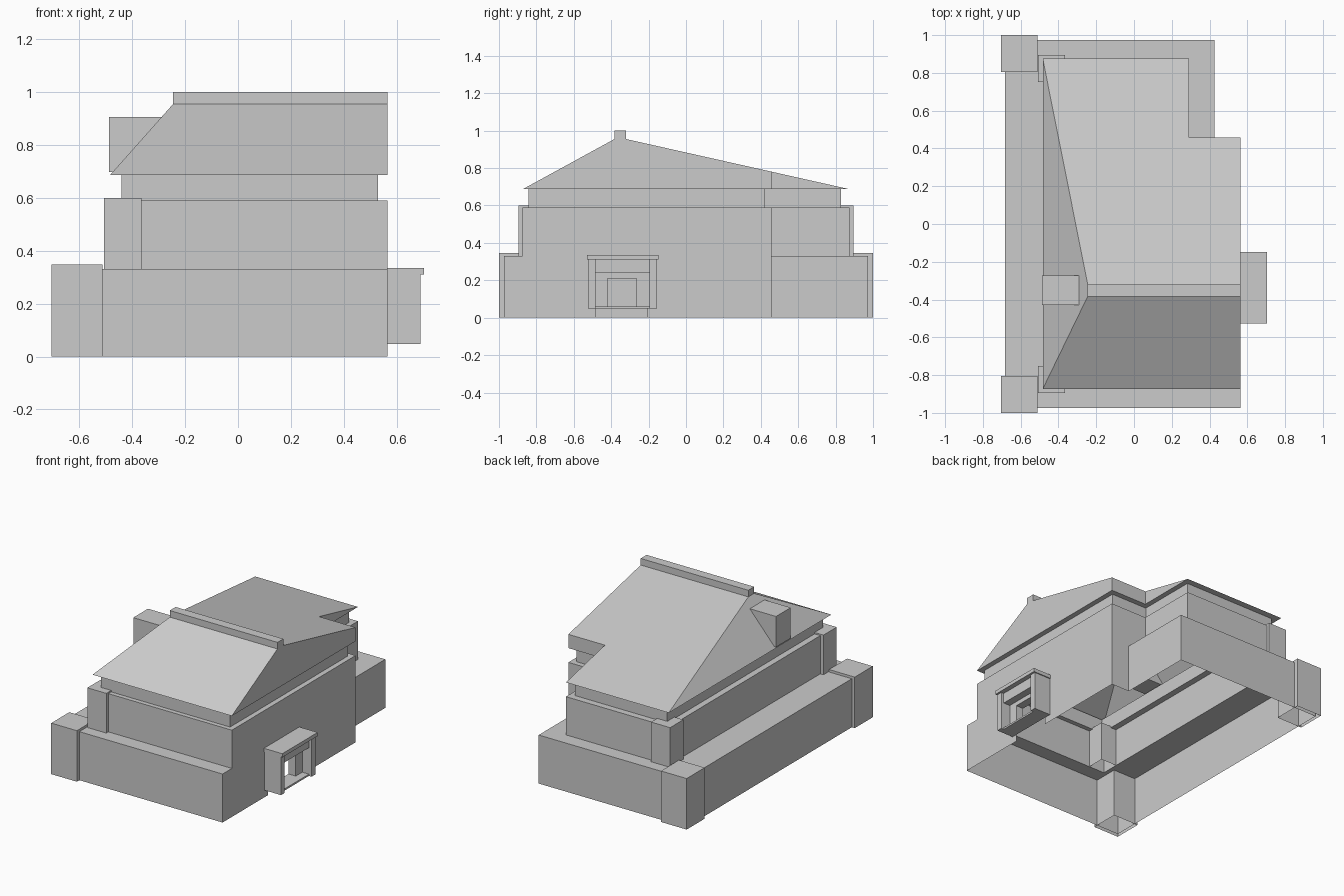
import bpy, bmesh
from mathutils import Vector

if "Cube" in bpy.data.objects:
    bpy.data.objects.remove(bpy.data.objects["Cube"])

stone = bpy.data.materials.new("light_grey")
stone.diffuse_color = (0.6, 0.6, 0.6, 1)
stone.use_nodes = True
stone.node_tree.nodes["Principled BSDF"].inputs["Base Color"].default_value = stone.diffuse_color


def finish(name, bm):
    bmesh.ops.remove_doubles(bm, verts=bm.verts, dist=1e-5)
    mesh = bpy.data.meshes.new(name)
    bm.to_mesh(mesh)
    bm.free()
    mesh.materials.append(stone)
    obj = bpy.data.objects.new(name, mesh)
    bpy.context.collection.objects.link(obj)
    return obj


def box(name, x, y, z, open_bottom=False):
    bm = bmesh.new()
    bmesh.ops.create_cube(bm, size=1)
    for v in bm.verts:
        v.co = [a + (c + 0.5) * (b - a) for c, (a, b) in zip(v.co, (x, y, z))]
    if open_bottom:
        low = [f for f in bm.faces if f.normal.z < -0.9]
        bmesh.ops.delete(bm, geom=low, context='FACES')
    return finish(name, bm)


def footprint(x0, x1, y0, y1, nx, ny):
    """Rectangle with the back right corner notched out."""
    return [(x0, y0), (x1, y0), (x1, ny), (nx, ny), (nx, y1), (x0, y1)]


def loft(rings):
    """Join stacked footprints (outline, height) into an open shell."""
    bm = bmesh.new()
    rows = [[bm.verts.new((x, y, z)) for x, y in pts] for pts, z in rings]
    for a, b in zip(rows, rows[1:]):
        for i in range(len(a)):
            j = (i + 1) % len(a)
            bm.faces.new((a[i], a[j], b[j], b[i]))
    flat = [f for f in bm.faces if f.calc_area() < 1e-6]
    bmesh.ops.delete(bm, geom=flat, context='FACES')
    bm.normal_update()
    return bm


base = footprint(-0.683, 0.565, -0.973, 0.973, 0.427, 0.457)
wall = footprint(-0.483, 0.565, -0.873, 0.875, 0.29, 0.457)
band = footprint(-0.44, 0.53, -0.842, 0.83, 0.255, 0.42)

# Ground storey with ledge; the doorway is cut out of the right-hand wall
bm = loft([(base, 0), (base, 0.33), (wall, 0.33)])
for co, no in (((0, -0.485, 0), (0, 1, 0)), ((0, -0.205, 0), (0, 1, 0)),
               ((0, 0, 0.24), (0, 0, 1))):
    side = [f for f in bm.faces if f.normal.x > 0.9 and f.calc_center_median().x > 0.5]
    geom = side + list({e for f in side for e in f.edges}) + list({v for f in side for v in f.verts})
    bmesh.ops.bisect_plane(bm, geom=geom, plane_co=co, plane_no=no)
    bm.normal_update()
hole = []
for f in bm.faces:
    c = f.calc_center_median()
    if c.x > 0.56 and -0.485 < c.y < -0.205 and c.z < 0.24:
        hole.append(f)
bmesh.ops.delete(bm, geom=hole, context='FACES')
finish("ground_storey", bm)

# Upper storey and the recessed band beneath the eaves
finish("upper_storey", loft([(wall, 0.33), (wall, 0.59), (band, 0.59)]))
finish("eaves_band", loft([(band, 0.59), (band, 0.687), (wall, 0.687)]))

# Roof: hipped on the left, gabled on the right, notched at the back
EAVE, TOP = 0.687, 0.955
YF, YB, XH, XR = -0.383, -0.32, -0.245, 0.565
cut_z = EAVE + (TOP - EAVE) * (0.875 - 0.457) / (0.875 - YB)
bm = bmesh.new()
A, B, C, D, E, F = [bm.verts.new((x, y, EAVE)) for x, y in wall]
Ra, Rb, Rc, Rd = [bm.verts.new((x, y, TOP)) for x, y in
                  ((XH, YF), (XR, YF), (XR, YB), (XH, YB))]
C2, D2 = [bm.verts.new((x, 0.457, cut_z)) for x in (XR, 0.29)]
for face in ((A, B, Rb, Ra), (F, A, Ra, Rd), (Rd, Rc, C2, D2, E, F),
             (B, C, C2, Rc, Rb), (C, D, D2, C2), (D, E, D2), (Ra, Rb, Rc, Rd)):
    bm.faces.new(face)
finish("roof", bm)
box("ridge_cap", (XH, XR), (YF, YB), (TOP, 1.0))
box("chimney", (-0.487, -0.29), (-0.43, -0.272), (0.697, 0.905))

# Corner piers on the left side of both storeys
for label, s in (("front", -1), ("back", 1)):
    box(label + "_lower_pier", (-0.705, -0.512), sorted((s * 0.806, s * 1.0)), (0, 0.347), True)
    box(label + "_upper_pier", (-0.507, -0.364), sorted((s * 0.753, s * 0.895)), (0.33, 0.60), True)

# Porch on the right side
box("porch_cap", (0.565, 0.703), (-0.528, -0.148), (0.31, 0.335))
for label, y in (("front", (-0.523, -0.485)), ("back", (-0.195, -0.155))):
    box(label + "_porch_wall", (0.565, 0.69), y, (0.048, 0.31))
box("porch_lintel", (0.565, 0.67), (-0.485, -0.195), (0.24, 0.31))
box("porch_floor", (0.565, 0.67), (-0.485, -0.195), (0.048, 0.06))

# Door frame set back inside the porch
box("front_door_jamb", (0.565, 0.62), (-0.485, -0.42), (0.06, 0.24))
box("back_door_jamb", (0.565, 0.62), (-0.265, -0.195), (0.06, 0.24))
box("door_head", (0.565, 0.62), (-0.42, -0.265), (0.21, 0.24))
